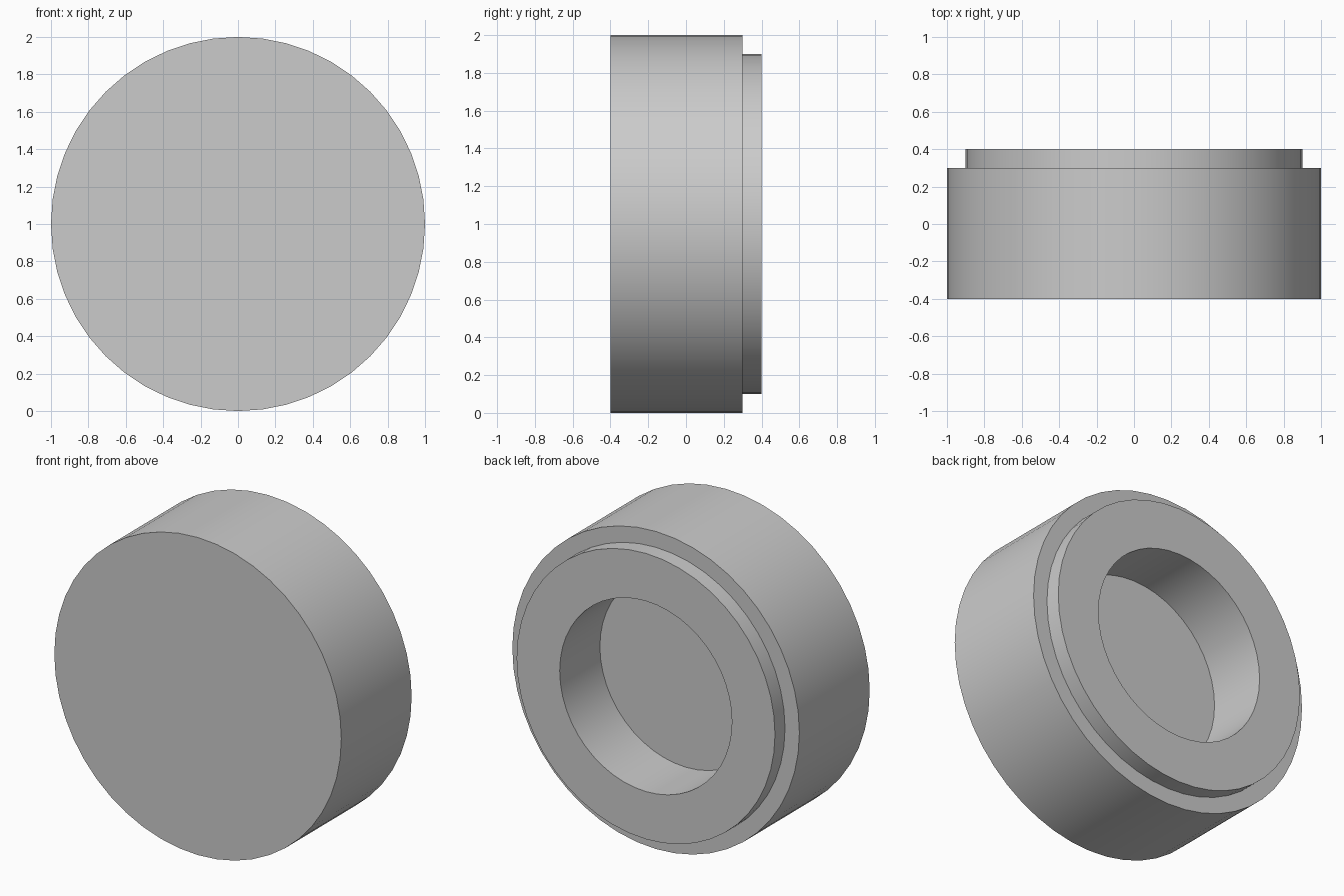
import bpy
import bmesh
import math
from mathutils import Matrix

SEGMENTS = 48

cube = bpy.data.objects.get("Cube")
if cube:
    bpy.data.objects.remove(cube, do_unlink=True)

# Plain grey for the whole part
grey = bpy.data.materials.new("plain_grey")
grey.use_nodes = True
colour = (0.6, 0.6, 0.6, 1)
grey.diffuse_color = colour
grey.node_tree.nodes["Principled BSDF"].inputs["Base Color"].default_value = colour

# Half profile (radius, depth): front disc, rim, stepped collar, blind bore
profile = [(0, -0.4), (1, -0.4), (1, 0.3), (0.9, 0.3),
           (0.9, 0.4), (0.6, 0.4), (0.6, 0), (0, 0)]

bm = bmesh.new()
verts = [bm.verts.new((r, y, 0)) for r, y in profile]
edges = [bm.edges.new(pair) for pair in zip(verts, verts[1:])]
bmesh.ops.spin(bm, geom=verts + edges, cent=(0, 0, 0), axis=(0, 1, 0),
               angle=math.tau, steps=SEGMENTS, use_merge=True)
bmesh.ops.remove_doubles(bm, verts=bm.verts, dist=0.0001)
bmesh.ops.recalc_face_normals(bm, faces=bm.faces)
bmesh.ops.transform(bm, matrix=Matrix.Translation((0, 0, 1)), verts=bm.verts)

mesh = bpy.data.meshes.new("stepped_cap")
bm.to_mesh(mesh)
bm.free()
mesh.materials.append(grey)
cap = bpy.data.objects.new("stepped_cap", mesh)
bpy.context.collection.objects.link(cap)

# Smooth round walls with crisp rims
bpy.ops.object.select_all(action="DESELECT")
cap.select_set(True)
bpy.context.view_layer.objects.active = cap
bpy.ops.object.shade_smooth_by_angle(angle=math.radians(30))
